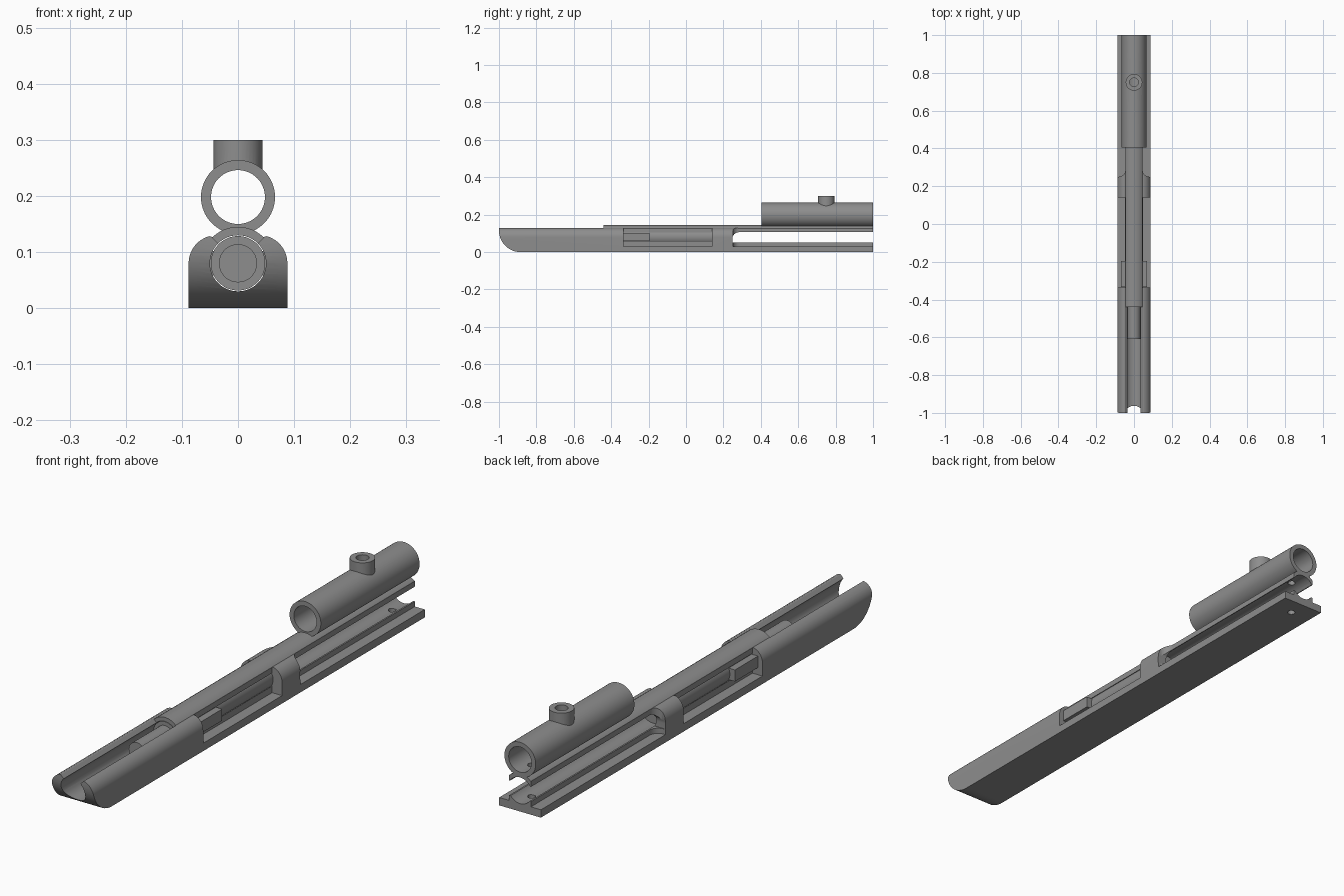
import bpy, bmesh, math
from mathutils import Vector

if "Cube" in bpy.data.objects:
    bpy.data.objects.remove(bpy.data.objects["Cube"])

grey = bpy.data.materials.new("gunmetal grey")
grey.diffuse_color = (0.27, 0.27, 0.27, 1)
grey.use_nodes = True
grey.node_tree.nodes["Principled BSDF"].inputs["Base Color"].default_value = grey.diffuse_color
CZ = 0.08   # height of the bore axis


def arc(cx, cy, r, a0, a1, n):
    """Points on an arc, angles in degrees."""
    return [(cx + r * math.cos(math.radians(a0 + (a1 - a0) * i / n)),
             cy + r * math.sin(math.radians(a0 + (a1 - a0) * i / n))) for i in range(n + 1)]


def circle(cx, cy, r, n=48):
    return arc(cx, cy, r, 0, 360, n)[:-1]


def prism(name, pts, axis, a, b):
    """Extrude a 2D outline from a to b along one axis."""
    place = {'X': lambda p, t: (t, p[0], p[1]),
             'Y': lambda p, t: (p[0], t, p[1]),
             'Z': lambda p, t: (p[0], p[1], t)}[axis]
    bm = bmesh.new()
    face = bm.faces.new([bm.verts.new(place(p, a)) for p in pts])
    ext = bmesh.ops.extrude_face_region(bm, geom=[face])
    move = Vector(place((0, 0), b - a))
    bmesh.ops.translate(bm, vec=move, verts=[v for v in ext['geom'] if isinstance(v, bmesh.types.BMVert)])
    bmesh.ops.recalc_face_normals(bm, faces=bm.faces)
    me = bpy.data.meshes.new(name)
    bm.to_mesh(me)
    bm.free()
    me.materials.append(grey)
    ob = bpy.data.objects.new(name, me)
    bpy.context.collection.objects.link(ob)
    return ob


def box(name, x0, x1, y0, y1, z0, z1):
    return prism(name, [(x0, y0), (x1, y0), (x1, y1), (x0, y1)], 'Z', z0, z1)


def combine(target, tools, op='DIFFERENCE'):
    bpy.context.view_layer.objects.active = target
    for tool in tools:
        m = target.modifiers.new("bool", 'BOOLEAN')
        m.operation, m.object, m.solver = op, tool, 'EXACT'
        bpy.ops.object.modifier_apply(modifier=m.name)
        bpy.data.objects.remove(tool)


# Receiver: flat base, rounded shoulders and a raised crown
half = [(0.088, 0.0)] + arc(0.038, CZ, 0.05, 0, 75, 12)
crown = arc(0, CZ, 0.065, 46, 134, 16)
half = [p for p in half if p[0] > 0.0465]
outline = half + crown + [(-x, z) for x, z in reversed(half)]
body = prism("receiver", outline, 'Y', -1, 1)

cuts = []
# Upswept nose
cuts.append(prism("nose_cut", [(-1.05, -0.05), (-0.885, -0.05)] +
                  arc(-0.885, 0.115, 0.115, 270, 180, 16) + [(-1.05, 0.115)], 'X', -0.2, 0.2))
# Bore through the whole length
cuts.append(prism("bore_cut", circle(0, CZ, 0.05), 'Y', -1.1, 1.1))
# Open top of the front channel, with radial edges
cuts.append(prism("channel_cut", [(0, CZ), (0.1, CZ + 0.1), (-0.1, CZ + 0.1)], 'Y', -1.1, -0.44))
for s in (-1, 1):
    # Side windows
    xs = sorted((s * 0.046, s * 0.2))
    cuts.append(box("window_cut", *xs, -0.335, 0.14, 0.03, 0.3))
    # Rear side relief with filleted inner corner
    plan = [(0.2, 0.25), (0.2, 1.1), (0.046, 1.1)] + arc(0.081, 0.285, 0.035, 180, 270, 10)
    cuts.append(prism("relief_cut", [(s * x, y) for x, y in plan], 'Z', 0.03, 0.3))
# Slots through the inner wall
cuts.append(box("window_slot", -0.06, 0.06, -0.335, 0.14, 0.055, 0.105))
cuts.append(prism("rear_slot", [(1.1, 0.05), (1.1, 0.106)] + arc(0.283, 0.071, 0.035, 90, 180, 10) +
                  [(0.248, 0.05)], 'X', -0.2, 0.2))
# Screw hole near the back end
cuts.append(prism("screw_cut", circle(0, 0.93, 0.014, 24), 'Z', -0.1, 0.2))
combine(body, cuts)

# Bolt with a slimmer nose and a handle on each side
bolt = prism("bolt", circle(0, CZ, 0.0485), 'Y', -0.44, 0.2)
bolt_nose = prism("bolt_nose", circle(0, CZ, 0.034), 'Y', -0.61, -0.43)
handle = box("bolt_handle", -0.07, 0.07, -0.334, -0.195, 0.058, 0.102)
combine(bolt, [bolt_nose, handle], 'UNION')

# Sight tube with its vertical stud
tube = prism("sight_tube", circle(0, 0.198, 0.066, 64), 'Y', 0.405, 1)
stud = prism("stud", circle(0, 0.75, 0.044, 40), 'Z', 0.2, 0.3)
combine(tube, [stud], 'UNION')
combine(tube, [prism("tube_cut", circle(0, 0.198, 0.048, 64), 'Y', 0.3, 1.1),
               prism("stud_cut", circle(0, 0.75, 0.023, 32), 'Z', 0.2, 0.4),
               prism("screw_cut", circle(0, 0.93, 0.014, 24), 'Z', 0.1, 0.2)])

for ob in (body, bolt, tube):
    bpy.ops.object.select_all(action='DESELECT')
    ob.select_set(True)
    bpy.context.view_layer.objects.active = ob
    bpy.ops.object.shade_smooth_by_angle(angle=math.radians(25))
